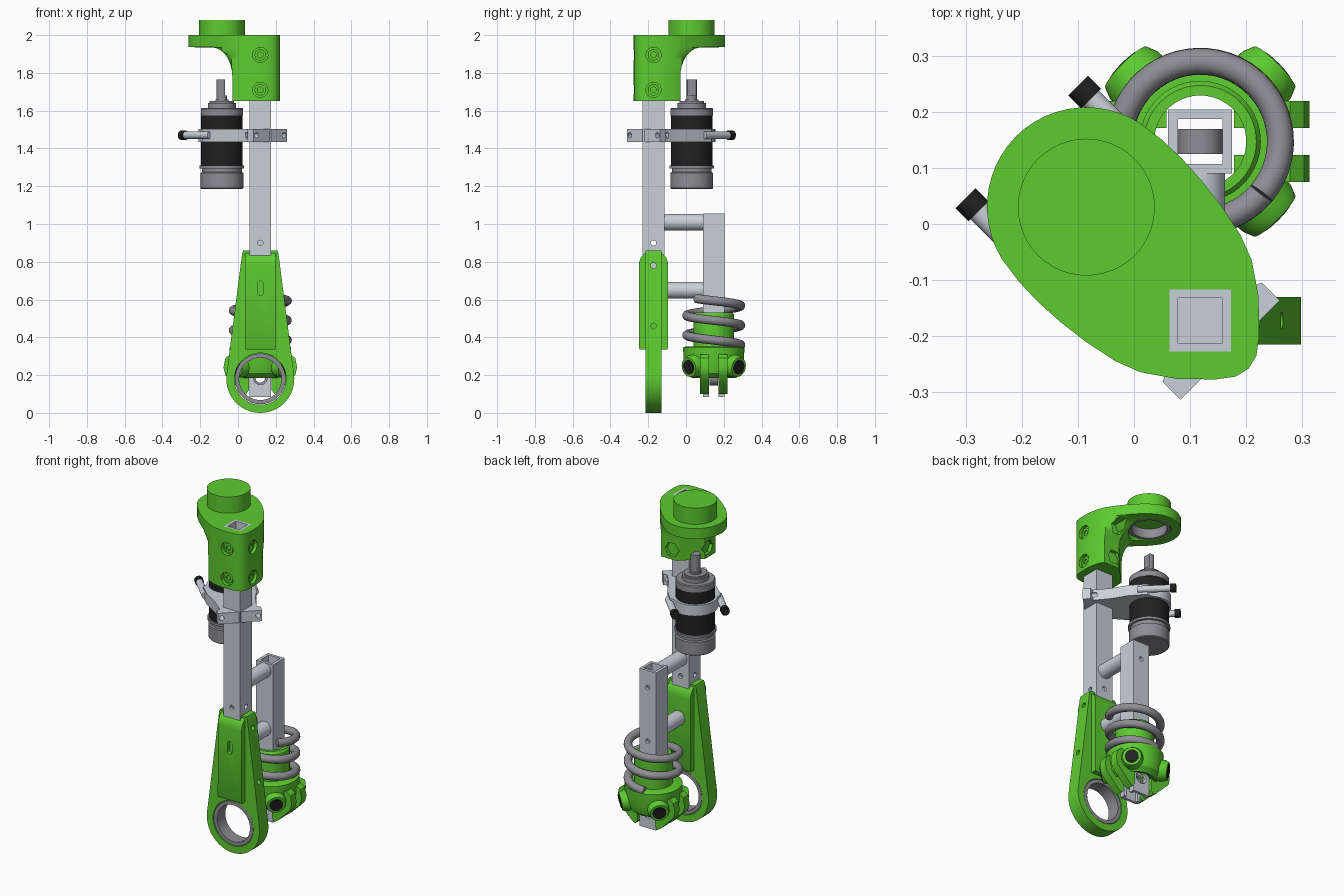
import bpy, bmesh
from math import sin, cos, pi, sqrt, radians
from mathutils import Vector

if "Cube" in bpy.data.objects:
    bpy.data.objects.remove(bpy.data.objects["Cube"])

def mat(name, c):
    m = bpy.data.materials.new(name)
    m.diffuse_color = (*c, 1)
    m.use_nodes = True
    m.node_tree.nodes["Principled BSDF"].inputs["Base Color"].default_value = m.diffuse_color
    return m

GREEN = mat("green", (0.11, 0.60, 0.03))
ALU = mat("aluminium", (0.58, 0.63, 0.69))
STEEL = mat("steel", (0.27, 0.27, 0.30))
BLACK = mat("black", (0.015, 0.015, 0.015))

def loft(name, rings, m=None, cyclic=False):
    """Skin a stack of equal-length point rings, capped unless cyclic."""
    bm = bmesh.new()
    vs = [[bm.verts.new(p) for p in r] for r in rings]
    n = len(vs[0])
    for a, b in zip(vs, vs[1:] + ([vs[0]] if cyclic else [])):
        for i in range(n):
            bm.faces.new((a[i], a[(i + 1) % n], b[(i + 1) % n], b[i]))
    if not cyclic:
        bm.faces.new(vs[0])
        bm.faces.new(vs[-1])
    bmesh.ops.remove_doubles(bm, verts=bm.verts, dist=1e-5)
    bmesh.ops.recalc_face_normals(bm, faces=bm.faces)
    me = bpy.data.meshes.new(name)
    bm.to_mesh(me)
    bm.free()
    ob = bpy.data.objects.new(name, me)
    bpy.context.collection.objects.link(ob)
    if m:
        me.materials.append(m)
    return ob

def turn(name, prof, c, axis, m=None, hollow=False, n=48):
    """Turned part: (radius, height) profile around an axis through c."""
    q = Vector(axis).to_track_quat('Z', 'Y')
    pt = lambda r, h, k: Vector(c) + q @ Vector((r * cos(2 * pi * k / n), r * sin(2 * pi * k / n), h))
    if hollow:
        return loft(name, [[pt(r, h, k) for r, h in prof] for k in range(n)], m, True)
    return loft(name, [[pt(r, h, k) for k in range(n)] for r, h in prof], m)

def rod(name, c, axis, r, length, m=None, n=48):
    return turn(name, [(r, 0), (r, length)], c, axis, m, n=n)

def box(name, x0, x1, y0, y1, z0, z1, m=None):
    return loft(name, [[(x0, y0, z), (x1, y0, z), (x1, y1, z), (x0, y1, z)] for z in (z0, z1)], m)

def tube(name, x, y, z0, z1, m):
    sq = lambda h, z: [(x - h, y - h, z), (x + h, y - h, z), (x + h, y + h, z), (x - h, y + h, z)]
    return loft(name, [sq(.057, z0), sq(.057, z1), sq(.04, z1), sq(.04, z0)], m, True)

def cut(ob, *cutters):
    bpy.context.view_layer.objects.active = ob
    for c in cutters:
        c.hide_render = True
        md = ob.modifiers.new("cut", 'BOOLEAN')
        md.operation, md.solver, md.object = 'DIFFERENCE', 'EXACT', c
        bpy.ops.object.modifier_apply(modifier=md.name)
        bpy.data.objects.remove(c)

X, Y, Z = (1, 0, 0), (0, 1, 0), (0, 0, 1)
TX, TY = .118, -.172          # main tube
MX, MY = -.085, .03           # motor axis
SX, SY = .118, .147           # foot tube and spring
P0, R2 = -.038, sqrt(2)

def diag(d, p, z):
    """Point on the diagonal tube-to-motor axis: d along it, p across it."""
    return Vector(((P0 + p - d) / R2, (P0 + p + d) / R2, z))

# Top bracket: teardrop plate blending into a column around the tube
half = [(.204, -.258), (.218, -.235), (.223, -.2), (.222, -.13), (.21, -.065), (.19, -.02),
        (.155, .033), (.12, .078), (.085, .117), (.05, .15)]
half += [(MX + .178 * cos(radians(a)), MY + .178 * sin(radians(a))) for a in range(58, 136, 7)]
outline = half + [(-y - .054, -x - .054) for x, y in half[:0:-1]]

def column(z, s):
    ring = []
    for x, y in outline:
        d, p = (y - x) / R2, (x + y) / R2 - P0
        w = .16 + .018 * s
        v = diag(min(d, -.08 + .13 * s), max(-w, min(w, p)), z)
        v.x, v.y = max(v.x, -.03 - .11 * s), min(v.y, -.03 + .11 * s)
        ring.append(v)
    return ring

rings = [column(1.65, 0)]
for i in range(9):
    u = sin(i / 8 * pi / 2)
    rings.append(column(1.78 + .155 * u, 1 - sqrt(max(0, 1 - u * u))))
rings += [[(x, y, z) for x, y in outline] for z in (1.936, 2.0)]
bracket = loft("top_bracket", rings, GREEN)
cut(bracket, rod("c", (MX, MY, 1.9), Z, .122, .2),
    box("c", TX - .055, TX + .055, TY - .055, TY + .055, 1.6, 2.1))
for z in (1.71, 1.895):
    cut(bracket, rod("c", (TX, -.255, z), (0, -1, 0), .04, .1),
        rod("c", (.202, TY, z), X, .04, .1),
        rod("c", (TX, -.05, z), Y, .045, .1, n=6),
        rod("c", (-.01, TY, z), (-1, 0, 0), .045, .1, n=6))
    for k, (c, ax) in enumerate((((TX, -.258, z), (0, -1, 0)), ((.205, TY, z), X))):
        turn("bracket_bolt", [(.015, -.04), (.03, -.04), (.03, .005), (.015, .005)], c, ax, GREEN, True, 24)
turn("top_bearing", [(.1, 0), (.119, 0), (.119, .058), (.1, .058)], (MX, MY, 1.939), Z, STEEL, True, 64)

# Main tube with screw holes
main = tube("main_tube", TX, TY, .5, 2.0, ALU)
cut(main, rod("c", (TX, -.4, .9), Y, .014, .5, n=24), rod("c", (-.1, TY, .9), X, .014, .5, n=24))

# Motor
c = (MX, MY, 0)
turn("motor_base", [(.108, 1.185), (.113, 1.19), (.113, 1.27), (.105, 1.275), (.105, 1.295)], c, Z, STEEL)
rod("motor_flange", (MX, MY, 1.295), Z, .118, .015, STEEL)
rod("motor_body", (MX, MY, 1.31), Z, .11, .265, BLACK)
turn("motor_cap", [(.112, 1.575), (.112, 1.61), (.107, 1.615), (.075, 1.615), (.075, 1.64),
                   (.065, 1.64), (.065, 1.65), (.035, 1.65), (.035, 1.66)], c, Z, STEEL)
shaft = rod("motor_shaft", (MX, MY, 1.65), Z, .028, .115, STEEL, 32)
cut(shaft, box("c", MX + .017, MX + .1, MY - .1, MY + .1, 1.68, 1.8))

# Clamp joining motor and tube
plan = [(-.28, .125), (-.235, .125), (-.225, .105), (-.12, .115), (-.02, .14), (.085, .145)]
plan += [(.085 + .12 * sin(a), .125 * cos(a)) for a in [i * pi / 16 for i in range(1, 9)]]
plan += [(d, -p) for d, p in plan[-2::-1]]
clamp = loft("motor_clamp", [[diag(d, p, z) for d, p in plan] for z in (1.435, 1.502)], ALU)
for s in (-1, 1):
    rod("clamp_screw", diag(.03, s * .142, 1.47), (-1, 1, 0), .02, .185, ALU, 24)
    rod("clamp_knob", diag(.212, s * .142, 1.47), (-1, 1, 0), .025, .033, BLACK, 24)
    cut(clamp, rod("c", diag(-.3, s * .103, 1.47), (-1, 1, 0), .014, .1, n=24))

# Lower link: tapered plate with bearing eye, and thick socket
prof = [(.028, .86), (.022, .845)]
prof += [(TX + .18 * cos(radians(a)), .18 + .18 * sin(radians(a))) for a in range(172, 369, 7)]
prof += [(.214, .845), (.208, .86)]
plate = loft("lower_link_plate", [[(x, y, z) for x, z in prof] for y in (-.215, -.13)], GREEN)
cut(plate, rod("c", (TX, -.4, .18), Y, .137, .5, n=64))
prof = [(-.25, .345), (-.245, .335), (-.1, .335), (-.095, .345)]
prof += [(TY + .077 * cos(pi * i / 16), .783 + .077 * sin(pi * i / 16)) for i in range(17)]
socket = loft("lower_link_socket", [[(x, y, z) for y, z in prof] for x in (.037, .199)], GREEN)
slot = [(TX + .016 * cos(pi * k / 8), .66 + .016 * sin(pi * k / 8) + (.022 if k <= 8 else -.022)) for k in range(16)]
cut(socket, loft("c", [[(x, y, z) for x, z in slot] for y in (-.3, -.2295)]))
for ob in (plate, socket):
    for z in (.46, .78):
        cut(ob, rod("c", (.165, TY, z), X, .015, .2, n=24))
turn("lower_bearing", [(.112, -.04), (.134, -.04), (.134, .04), (.112, .04)], (TX, TY, .18), Y, STEEL, True, 64)

# Foot tube, its fork end and the stand-off rods
foot = tube("foot_tube", SX, SY, .085, 1.055, ALU)
cut(foot, box("c", -.2, .4, .123, .171, .05, .29), rod("c", (SX, -.1, .185), Y, .036, .5),
    rod("c", (SX, .16, .95), Y, .014, .2, n=24), rod("c", (SX, .16, .62), Y, .014, .2, n=24))
turn("fork_eye", [(.025, -.022), (.04, -.022), (.04, .022), (.025, .022)], (SX, SY, .185), Y, STEEL, True)
for z in (.65, 1.01):
    rod("standoff", (TX, -.118, z), Y, .044, .212, ALU)

# Spring cup with side ears and four plugged bosses
turn("spring_cup", [(.082, .2), (.115, .185), (.145, .21), (.16, .26), (.162, .345), (.15, .352), (.108, .352),
                    (.108, .52), (.1, .532), (.082, .532)], (SX, SY, 0), Z, GREEN, True, 64)
ear = [(.06, .12), (.075, .1), (.1, .115), (.15, .165), (.185, .2), (.195, .24), (.185, .29), (.16, .31), (.06, .31)]
for s in (-1, 1):
    for y in (.075, .171):
        loft("cup_ear", [[(SX + s * x, yy, z) for x, z in ear] for yy in (y, y + .048)], GREEN)
    for t in (-1, 1):
        ax = Vector((s, t, -.25)).normalized()
        b = Vector((SX, SY, .275))
        turn("cup_boss", [(.062, .1), (.06, .17), (.052, .19)], b, ax, GREEN)
        rod("boss_plug", b + ax * .18, ax, .038, .014, BLACK, 32)

# Coil spring
cu = bpy.data.curves.new("spring", 'CURVE')
cu.dimensions, cu.bevel_depth, cu.bevel_resolution, cu.use_fill_caps = '3D', .024, 4, True
sp = cu.splines.new('POLY')
N = 130
sp.points.add(N)
for i, p in enumerate(sp.points):
    t = i / N * 2.4
    a = -.7 + 2 * pi * t
    p.co = (SX + .143 * cos(a), SY + .143 * sin(a), .605 - .104 * t, 1)
cu.materials.append(STEEL)
bpy.context.collection.objects.link(bpy.data.objects.new("spring", cu))

# Smooth shading with sharp edges kept
bpy.ops.object.select_all(action='DESELECT')
for ob in bpy.data.objects:
    if ob.type == 'MESH':
        ob.select_set(True)
        bpy.context.view_layer.objects.active = ob
bpy.ops.object.shade_smooth_by_angle(angle=radians(32))
